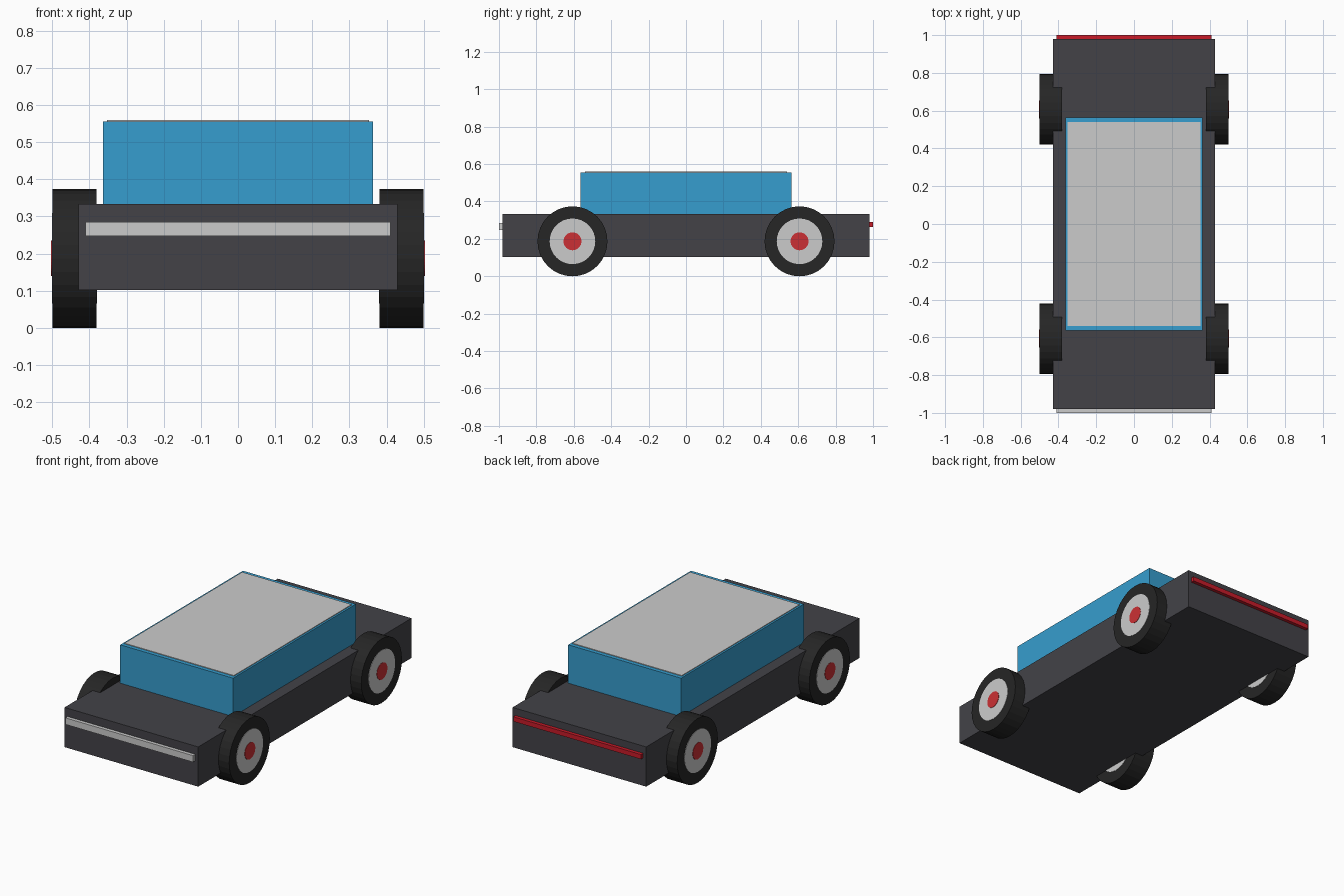
import bpy
import math

cube = bpy.data.objects.get("Cube")
if cube:
    bpy.data.objects.remove(cube, do_unlink=True)


def material(name, rgb):
    mat = bpy.data.materials.new(name)
    mat.use_nodes = True
    color = (*rgb, 1)
    mat.diffuse_color = color
    mat.node_tree.nodes["Principled BSDF"].inputs["Base Color"].default_value = color
    return mat


charcoal = material("charcoal", (0.056, 0.055, 0.064))
blue = material("glass blue", (0.037, 0.34, 0.62))
silver = material("silver", (0.6, 0.6, 0.6))
hub_red = material("hub red", (0.6, 0.03, 0.035))
light_red = material("tail light red", (0.58, 0.011, 0.022))
rubber = material("rubber", (0.019, 0.019, 0.019))


def box(name, half_x, y, z, mat):
    """Box centred on x, spanning the y and z ranges."""
    bpy.ops.mesh.primitive_cube_add(size=1, location=(0, sum(y) / 2, sum(z) / 2))
    obj = bpy.context.object
    obj.name = name
    obj.scale = (2 * half_x, y[1] - y[0], z[1] - z[0])
    bpy.ops.object.transform_apply(location=False, rotation=False, scale=True)
    obj.data.materials.append(mat)


def disc(name, center, radius, width, mat):
    """Cylinder with its axle along x."""
    bpy.ops.mesh.primitive_cylinder_add(vertices=32, radius=radius, depth=width,
                                        location=center, rotation=(0, math.pi / 2, 0))
    obj = bpy.context.object
    obj.name = name
    obj.data.materials.append(mat)


# Body, cabin and roof
box("body", 0.43, (-0.98, 0.98), (0.102, 0.333), charcoal)
box("cabin", 0.363, (-0.564, 0.564), (0.333, 0.556), blue)
box("roof_panel", 0.352, (-0.541, 0.541), (0.55, 0.56), silver)

# Light bars
box("front_light_bar", 0.411, (-1, -0.975), (0.247, 0.285), silver)
box("tail_light_bar", 0.411, (0.975, 1), (0.264, 0.291), light_red)

# Wheels with rims and hub caps
for side, x in (("left", 0.44), ("right", -0.44)):
    for end, y in (("front", -0.607), ("back", 0.607)):
        center = (x, y, 0.187)
        disc(f"{end}_{side}_tyre", center, 0.187, 0.118, rubber)
        disc(f"{end}_{side}_rim", center, 0.122, 0.122, silver)
        disc(f"{end}_{side}_hub_cap", center, 0.048, 0.126, hub_red)
